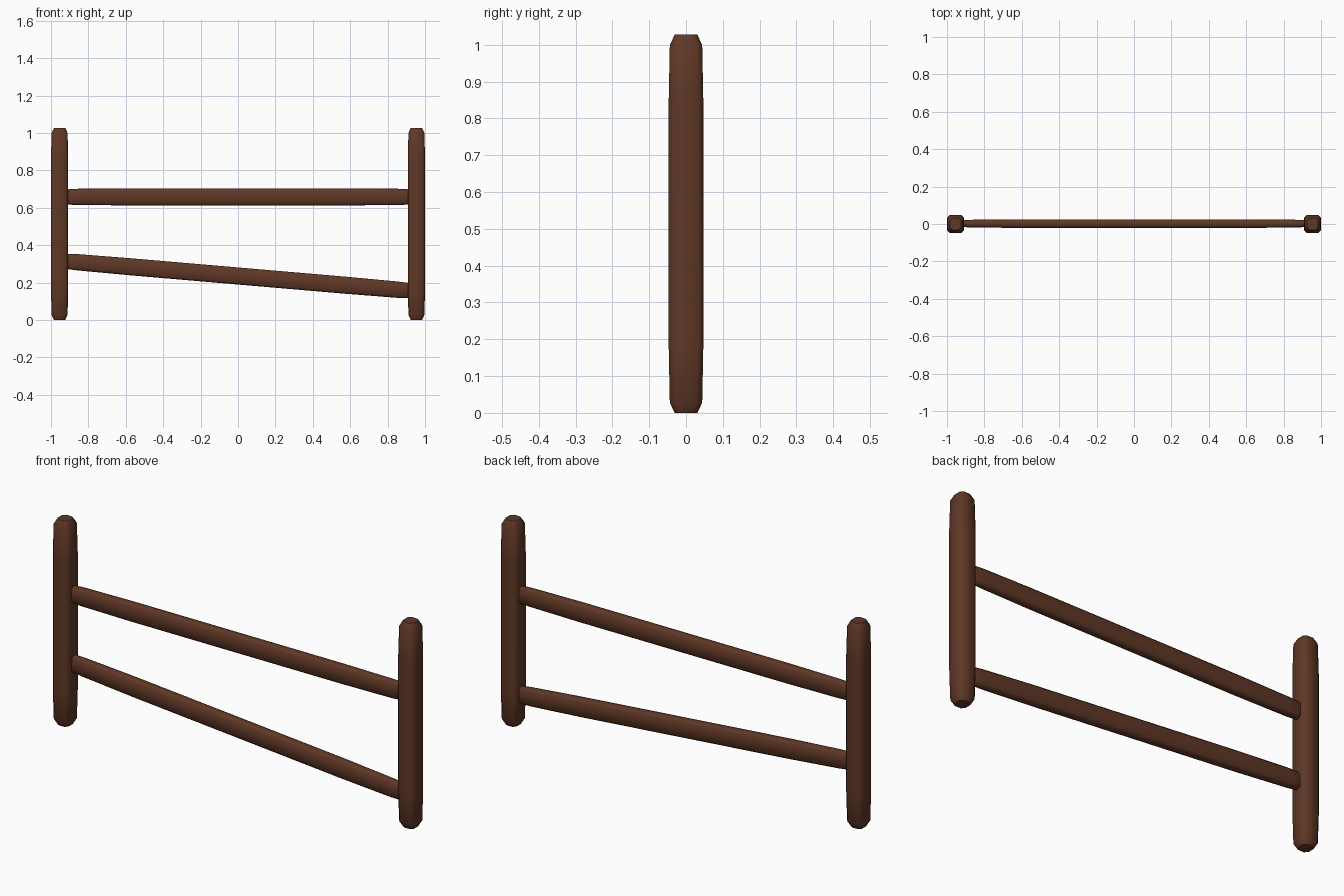
import bpy, bmesh, math
from mathutils import Matrix

if "Cube" in bpy.data.objects:
    bpy.data.objects.remove(bpy.data.objects["Cube"])

wood = bpy.data.materials.new("dark brown wood")
wood.diffuse_color = (0.115, 0.039, 0.019, 1)
wood.use_nodes = True
wood.node_tree.nodes["Principled BSDF"].inputs["Base Color"].default_value = wood.diffuse_color


def beam(name, length, w, d, cut, stations, matrix):
    """Loft a chamfered rectangle along local z; stations = (end inset, width trim)."""
    bm = bmesh.new()
    h = length / 2
    levels = [(-h + i, t) for i, t in stations] + [(h - i, t) for i, t in reversed(stations)]
    rings = []
    for z, trim in levels:
        a, b = w / 2 - trim, d / 2 - trim
        pts = [(a, b - cut), (a - cut, b), (cut - a, b), (-a, b - cut),
               (-a, cut - b), (cut - a, -b), (a - cut, -b), (a, cut - b)]
        rings.append([bm.verts.new((x, y, z)) for x, y in pts])
    for r0, r1 in zip(rings, rings[1:]):
        for k in range(8):
            n = (k + 1) % 8
            bm.faces.new((r0[k], r0[n], r1[n], r1[k]))
    bm.faces.new(list(reversed(rings[0])))
    bm.faces.new(rings[-1])
    bm.transform(matrix)
    bmesh.ops.recalc_face_normals(bm, faces=bm.faces)
    me = bpy.data.meshes.new(name)
    bm.to_mesh(me)
    bm.free()
    me.materials.append(wood)
    ob = bpy.data.objects.new(name, me)
    bpy.context.collection.objects.link(ob)
    bpy.context.view_layer.objects.active = ob
    ob.select_set(True)
    bpy.ops.object.shade_smooth_by_angle(angle=math.radians(50))
    ob.select_set(False)


# upright posts with blunted ends
post_ends = [(0, 0.016), (0.028, 0.003), (0.18, 0)]
for side, x in (("left", -0.954), ("right", 0.954)):
    beam(side + "_post", 1.027, 0.092, 0.094, 0.014, post_ends,
         Matrix.Translation((x, 0, 0.5135)))

# rails: one level, one sagging to the right
rail_ends = [(0, 0.010), (0.02, 0.004), (0.07, 0.002), (0.35, 0)]
for name, z, tilt in (("upper_rail", 0.658, 0), ("lower_rail", 0.235, math.radians(4.9))):
    beam(name, 1.85, 0.091, 0.046, 0.011, rail_ends,
         Matrix.Translation((0, 0.002, z)) @ Matrix.Rotation(math.pi / 2 + tilt, 4, 'Y'))
